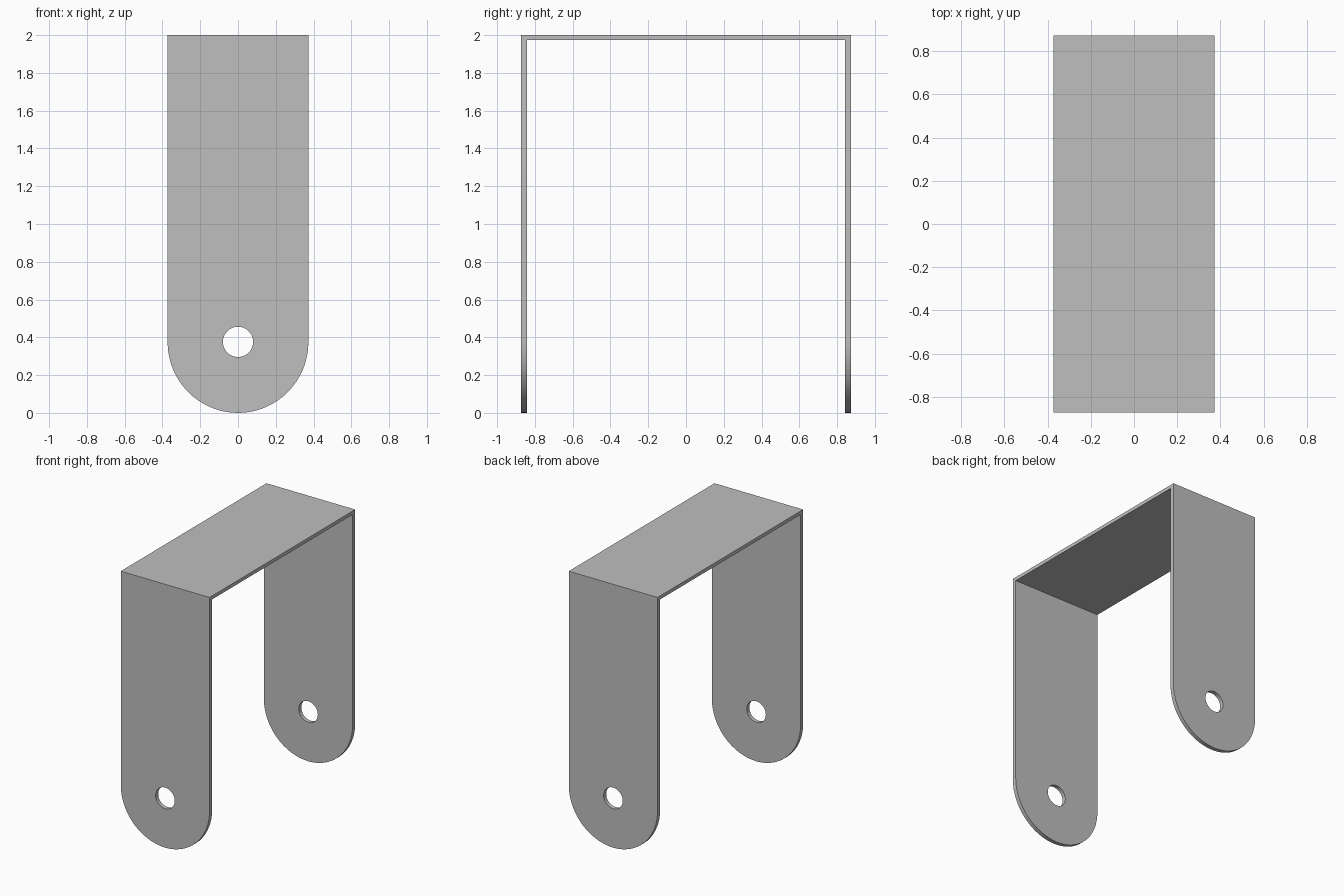
import bpy, bmesh, math

cube = bpy.data.objects.get("Cube")
if cube:
    bpy.data.objects.remove(cube, do_unlink=True)

HALF_W, HALF_D, HEIGHT = 0.373, 0.874, 2.0
LEG_T, TOP_T = 0.031, 0.027
HOLE_R, HOLE_Z = 0.08, 0.376
SEGMENTS = 64

metal = bpy.data.materials.new("grey metal")
grey = (0.52, 0.52, 0.52, 1)
metal.diffuse_color = grey
metal.use_nodes = True
metal.node_tree.nodes["Principled BSDF"].inputs["Base Color"].default_value = grey


def prism(name, points, direction):
    """Extrude a closed planar outline into a solid."""
    bm = bmesh.new()
    face = bm.faces.new([bm.verts.new(p) for p in points])
    ext = bmesh.ops.extrude_face_region(bm, geom=[face])["geom"]
    verts = [g for g in ext if isinstance(g, bmesh.types.BMVert)]
    bmesh.ops.translate(bm, verts=verts, vec=direction)
    bmesh.ops.recalc_face_normals(bm, faces=bm.faces)
    mesh = bpy.data.meshes.new(name)
    bm.to_mesh(mesh)
    bm.free()
    mesh.materials.append(metal)
    obj = bpy.data.objects.new(name, mesh)
    bpy.context.collection.objects.link(obj)
    return obj


def arc(radius, start, end, steps):
    angles = [start + (end - start) * i / steps for i in range(steps + 1)]
    return [(radius * math.cos(a), -1, HOLE_Z + radius * math.sin(a)) for a in angles]


def cut(target, tool, operation):
    mod = target.modifiers.new(operation, "BOOLEAN")
    mod.object, mod.operation, mod.solver = tool, operation, "EXACT"
    bpy.context.view_layer.objects.active = target
    bpy.ops.object.modifier_apply(modifier=mod.name)
    bpy.data.objects.remove(tool, do_unlink=True)


# Folded U strip, oversized in width and trimmed below
inner, under = HALF_D - LEG_T, HEIGHT - TOP_T
profile = [(-HALF_D, -0.1), (-HALF_D, HEIGHT), (HALF_D, HEIGHT), (HALF_D, -0.1),
           (inner, -0.1), (inner, under), (-inner, under), (-inner, -0.1)]
bracket = prism("bracket", [(-0.5, y, z) for y, z in profile], (1, 0, 0))

# Rounded leg ends
ends = arc(HALF_W, math.pi, 2 * math.pi, SEGMENTS // 2)
# Bottom of the arc rests on the ground
ends = [(x, y, (z - HOLE_Z) * HOLE_Z / HALF_W + HOLE_Z) for x, y, z in ends]
outline = ends + [(HALF_W, -1, 2.2), (-HALF_W, -1, 2.2)]
cut(bracket, prism("end_cutter", outline, (0, 2, 0)), "INTERSECT")

# Pivot holes through both legs
circle = arc(HOLE_R, 0, 2 * math.pi, SEGMENTS)[:-1]
cut(bracket, prism("hole_cutter", circle, (0, 2, 0)), "DIFFERENCE")

bpy.ops.object.select_all(action="DESELECT")
bracket.select_set(True)
bpy.context.view_layer.objects.active = bracket
bpy.ops.object.shade_smooth_by_angle(angle=math.radians(30))
